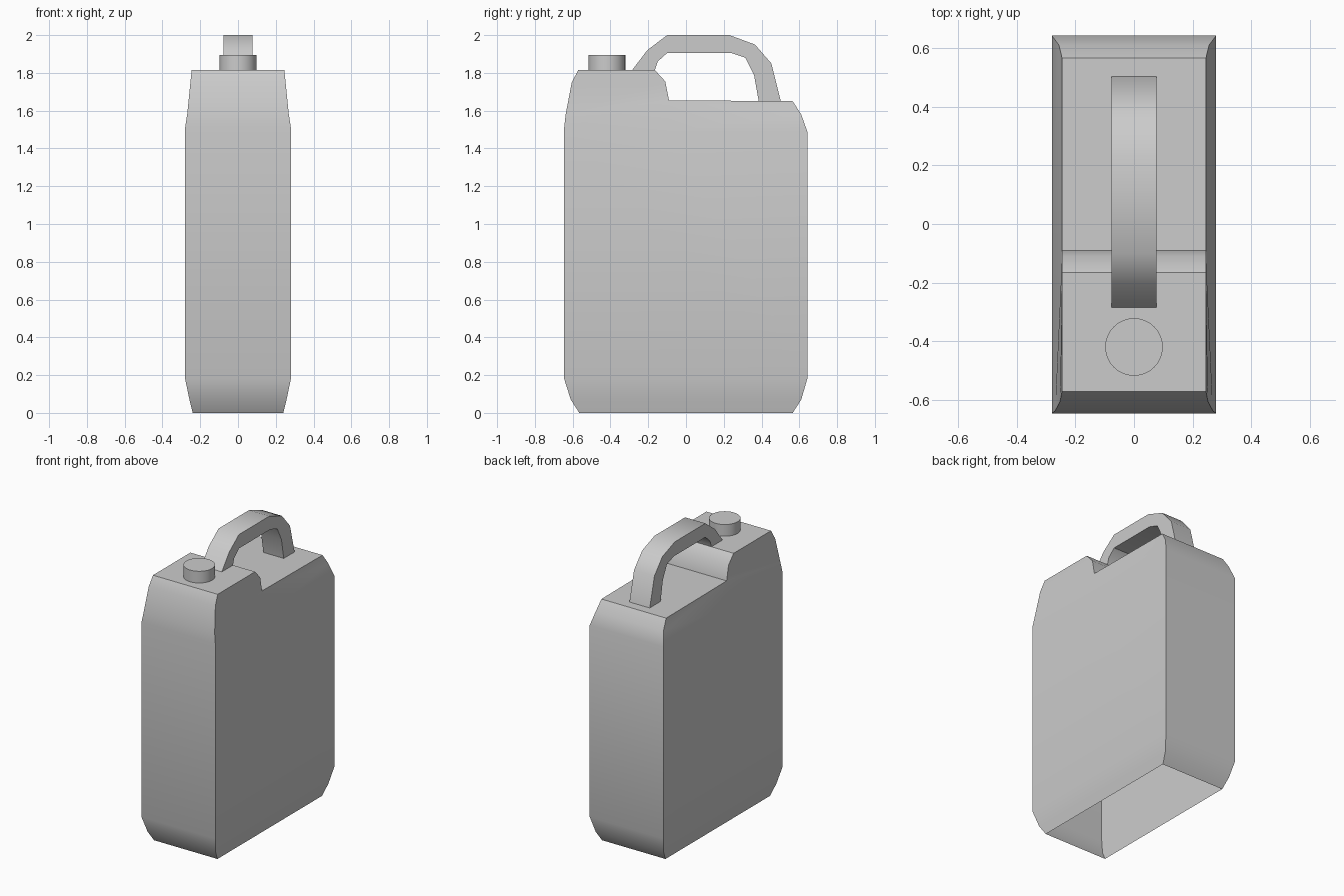
import bpy, bmesh, math

if "Cube" in bpy.data.objects:
    bpy.data.objects.remove(bpy.data.objects["Cube"])


def finish(name, bm, angle=40):
    bmesh.ops.recalc_face_normals(bm, faces=bm.faces)
    mesh = bpy.data.meshes.new(name)
    bm.to_mesh(mesh)
    bm.free()
    obj = bpy.data.objects.new(name, mesh)
    bpy.context.collection.objects.link(obj)
    bpy.ops.object.select_all(action='DESELECT')
    obj.select_set(True)
    bpy.context.view_layer.objects.active = obj
    bpy.ops.object.shade_smooth_by_angle(angle=math.radians(angle))
    return obj


def mirrored_shell(name, points, strips, sides):
    """Points (y, z, half width) mirrored in x, joined by strips and side faces."""
    bm = bmesh.new()
    left, right = [[bm.verts.new((s * x, y, z)) for y, z, x in points] for s in (-1, 1)]
    for a, b in strips:
        bm.faces.new((left[a], left[b], right[b], right[a]))
    for face in sides:
        for row in (left, right):
            bm.faces.new([row[i] for i in face])
    return finish(name, bm)


# Can body: outline from bottom front over the stepped top, open underneath
outline = [(-.565, 0, .24), (-.61, .07, .257), (-.645, .18, .28),
           (-.645, 1.51, .28), (-.637, 1.58, .269), (-.605, 1.75, .252),
           (-.57, 1.815, .245), (-.165, 1.815, .245), (-.11, 1.755, .245),
           (-.09, 1.655, .245), (.565, 1.65, .245), (.61, 1.58, .256),
           (.642, 1.49, .28), (.642, .18, .28), (.61, .07, .257), (.565, 0, .24)]
shoulder = [(-.09, 1.49, .28)]
body_sides = [(0, 1, 14, 15), (1, 2, 13, 14), (2, 3, 16, 12, 13),
              (3, 4, 9, 16), (4, 5, 8, 9), (5, 6, 7, 8),
              (16, 9, 11, 12), (9, 10, 11)]
mirrored_shell("can_body", outline + shoulder,
               [(i, i + 1) for i in range(15)], body_sides)

# Carrying handle: paired outer and inner arcs
outer = [(-.285, 1.815), (-.205, 1.92), (-.1, 2.0), (.23, 2.0),
         (.365, 1.95), (.452, 1.85), (.502, 1.65)]
inner = [(-.165, 1.815), (-.15, 1.86), (-.1, 1.905), (.24, 1.905),
         (.315, 1.88), (.36, 1.79), (.385, 1.65)]
n = len(outer)
segments = [(i, i + 1) for i in range(n - 1)]
mirrored_shell("handle", [(y, z, .077) for y, z in outer + inner],
               segments + [(a + n, b + n) for a, b in segments],
               [(a, b, b + n, a + n) for a, b in segments])

# Filler cap
bm = bmesh.new()
bmesh.ops.create_cone(bm, cap_ends=True, segments=32, radius1=.098, radius2=.098, depth=.085)
bmesh.ops.translate(bm, verts=bm.verts, vec=(0, -.419, 1.8525))
finish("filler_cap", bm)
